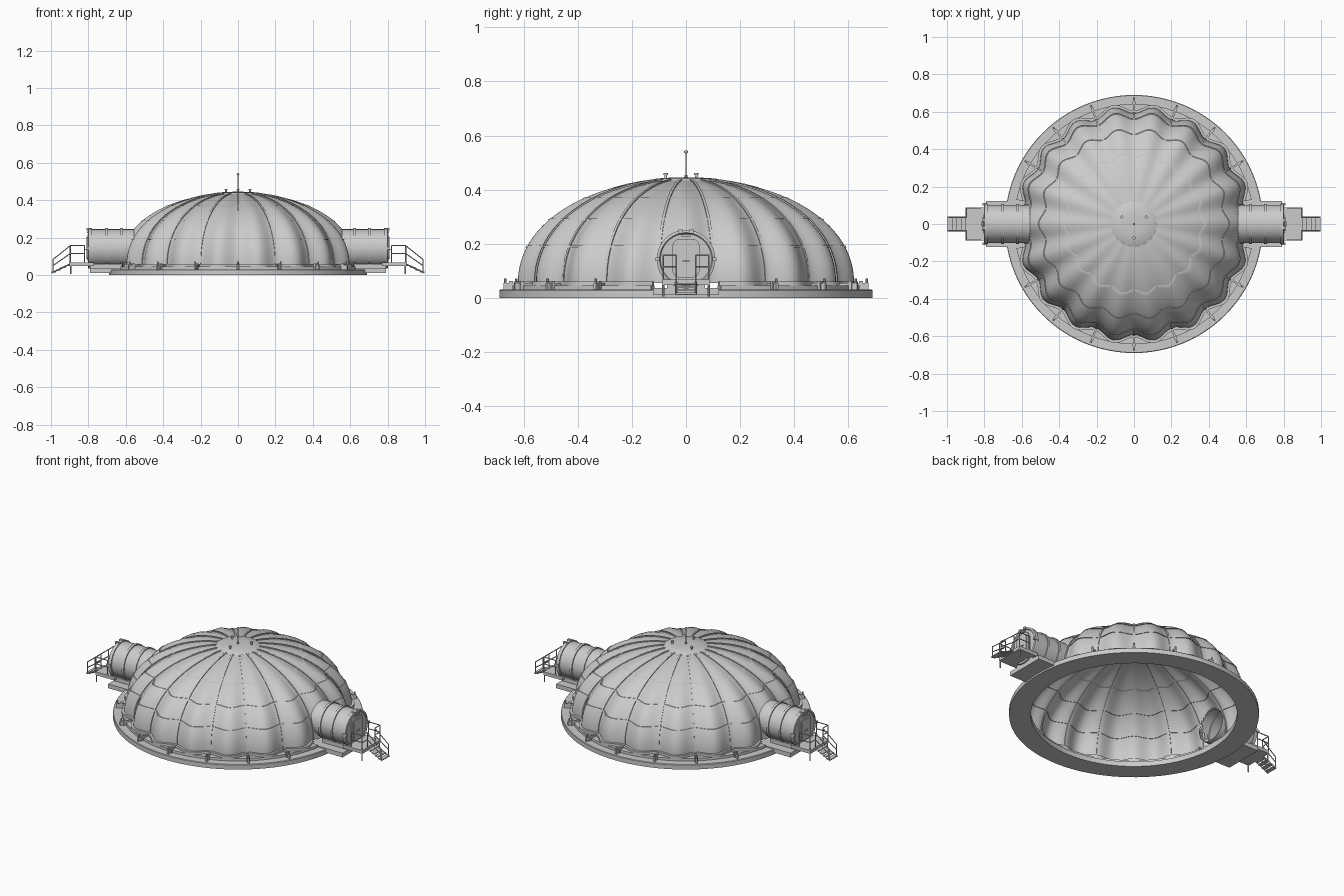
import bpy, bmesh, math
from mathutils import Vector, Matrix

if "Cube" in bpy.data.objects:
    bpy.data.objects.remove(bpy.data.objects["Cube"])

grey = bpy.data.materials.new("light_grey")
grey.use_nodes = True
grey.diffuse_color = (0.6, 0.6, 0.6, 1)
grey.node_tree.nodes["Principled BSDF"].inputs["Base Color"].default_value = (0.6, 0.6, 0.6, 1)

LOBES = 18
SEG = LOBES * 12
BASE_Z, TOP_Z = 0.055, 0.44


def finish(bm, name, side=1, smooth=False):
    """Turn a bmesh into an object; side = -1 mirrors it to the right."""
    for v in bm.verts:
        v.co.x *= side
    bmesh.ops.recalc_face_normals(bm, faces=bm.faces)
    me = bpy.data.meshes.new(name)
    bm.to_mesh(me)
    bm.free()
    me.materials.append(grey)
    ob = bpy.data.objects.new(name, me)
    bpy.context.collection.objects.link(ob)
    if smooth:
        bpy.ops.object.select_all(action='DESELECT')
        ob.select_set(True)
        bpy.context.view_layer.objects.active = ob
        bpy.ops.object.shade_smooth_by_angle(angle=math.radians(35))
    return ob


def box(bm, lo, hi, mat=Matrix()):
    lo, hi = Vector(lo), Vector(hi)
    bmesh.ops.create_cube(bm, size=1, matrix=mat @ Matrix.Translation((lo + hi) / 2)
                          @ Matrix.Diagonal((*(hi - lo), 1)))


def rod(bm, p, q, r, n=8):
    p, q = Vector(p), Vector(q)
    rot = (q - p).to_track_quat('Z', 'Y').to_matrix().to_4x4()
    bmesh.ops.create_cone(bm, cap_ends=True, segments=n, radius1=r, radius2=r,
                          depth=(q - p).length, matrix=Matrix.Translation((p + q) / 2) @ rot)


def grid(bm, rows, wrap=True):
    """Skin consecutive rows of points with quads."""
    vr = [[bm.verts.new(p) for p in row] for row in rows]
    n = len(vr[0])
    for a, b in zip(vr, vr[1:]):
        for i in range(n if wrap else n - 1):
            j = (i + 1) % n
            bm.faces.new((a[i], a[j], b[j], b[i]))


def turn(bm, profile, n, closed=False, lobed=False):
    """Revolve (radius, height) points round z, optionally scalloped."""
    pts = profile + profile[:1] if closed else profile
    rows = []
    for r, z in pts:
        row = []
        for i in range(n):
            t = math.tau * i / n
            k = r * scallop(t) if lobed else r
            row.append((k * math.cos(t), k * math.sin(t), z))
        rows.append(row)
    grid(bm, rows)
    bmesh.ops.remove_doubles(bm, verts=bm.verts, dist=1e-6)


def scallop(t):
    return 1 + 0.032 * math.cos(LOBES * t)


def dome_r(z):
    u = max(0, (z - BASE_Z) / (TOP_Z - BASE_Z))
    return 0.611 * (1 - u ** 2.1) ** (1 / 2.1)


TUBE_Z, TUBE_R = 0.143, 0.102


def inside_tube(v, r):
    return abs(v.co.x) > 0.4 and math.hypot(v.co.y, v.co.z - TUBE_Z) < r


# scalloped dome shell, opened where the airlocks enter
heights = [BASE_Z + (TOP_Z - BASE_Z) * math.sin(i / 40 * 1.53) for i in range(41)]
bm = bmesh.new()
turn(bm, [(dome_r(z), z) for z in heights], SEG, lobed=True)
bmesh.ops.delete(bm, geom=[f for f in bm.faces if all(inside_tube(v, TUBE_R) for v in f.verts)],
                 context='FACES')
finish(bm, "dome_shell", smooth=True)

# horizontal seam bands
for k, z in enumerate((0.19, 0.29, 0.37)):
    bm = bmesh.new()
    a, b = z - 0.003, z + 0.003
    ra, rb = dome_r(a), dome_r(b)
    turn(bm, [(ra - .003, a), (ra + .004, a), (rb + .004, b), (rb - .003, b)], SEG, True, True)
    bmesh.ops.delete(bm, geom=[f for f in bm.faces if all(inside_tube(v, TUBE_R) for v in f.verts)],
                     context='FACES')
    finish(bm, f"seam_band_{k + 1}", smooth=True)

# vertical ribs in the valleys
bm = bmesh.new()
for k in range(LOBES):
    t = math.tau * (k + 0.5) / LOBES
    out, side = Vector((math.cos(t), math.sin(t), 0)), Vector((-math.sin(t), math.cos(t), 0))
    rows = []
    for z in heights[::2]:
        r = dome_r(z) * scallop(t)
        u = (z - BASE_Z) / (TOP_Z - BASE_Z)
        nrm = (out * (1 - u) + Vector((0, 0, u))).normalized()
        c = out * r + Vector((0, 0, z))
        rows.append([c + side * s * 0.005 + nrm * h
                     for s, h in ((-1, -.003), (-1, .005), (1, .005), (1, -.003))])
    grid(bm, rows)
finish(bm, "dome_ribs", smooth=True)

# foundation ring
bm = bmesh.new()
turn(bm, [(.57, 0), (.69, 0), (.69, .027), (.687, .03), (.57, .03)], 96, True)
finish(bm, "foundation_ring", smooth=True)

# raised curb and scalloped foot flange, interrupted at the airlocks
for name, prof, lobed in (("curb_ring", [(.58, .03), (.642, .03), (.642, .045), (.58, .045)], False),
                          ("foot_flange", [(.6, .045), (.626, .045), (.626, .06), (.6, .06)], True)):
    bm = bmesh.new()
    turn(bm, prof, SEG, True, lobed)
    bmesh.ops.delete(bm, geom=[f for f in bm.faces if abs(f.calc_center_median().y) < 0.125],
                     context='FACES')
    bmesh.ops.holes_fill(bm, edges=[e for e in bm.edges if e.is_boundary], sides=4)
    finish(bm, name, smooth=True)

# anchor clamps round the ring
bm = bmesh.new()
for k in range(LOBES):
    deg = 10 + 20 * k
    if abs(math.sin(math.radians(deg))) < 0.3:
        continue
    m = Matrix.Rotation(math.radians(deg), 4, 'Z')
    box(bm, (.59, -.005, .03), (.675, .005, .055), m)
    box(bm, (.64, -.009, .03), (.655, .009, .062), m)
    rod(bm, m @ Vector((.668, 0, .03)), m @ Vector((.668, 0, .072)), .005)
finish(bm, "anchor_clamps")

# roof cap with vents and mast
bm = bmesh.new()
turn(bm, [(0, .425), (.122, .425), (.122, .434), (.112, .441), (.05, .445), (0, .446)], 64)
finish(bm, "roof_cap", smooth=True)
bm = bmesh.new()
for a in (30, 150, 270):
    x, y = .075 * math.cos(math.radians(a)), .075 * math.sin(math.radians(a))
    rod(bm, (x, y, .44), (x, y, .456), .005, 12)
    rod(bm, (x, y, .454), (x, y, .461), .008, 12)
finish(bm, "roof_vents", smooth=True)
bm = bmesh.new()
rod(bm, (0, 0, .44), (0, 0, .54), .0025)
rod(bm, (0, 0, .44), (0, 0, .455), .006)
bmesh.ops.create_uvsphere(bm, u_segments=12, v_segments=8, radius=.007,
                          matrix=Matrix.Translation((0, 0, .54)))
finish(bm, "mast", smooth=True)


def door_plate(bm, w, z0, z1, x0, x1):
    """Upright plate with rounded corners."""
    c, pts = w * 0.55, []
    for cy, cz, a0 in ((w - c, z1 - c, 0), (c - w, z1 - c, 90), (c - w, z0 + c, 180), (w - c, z0 + c, 270)):
        for i in range(6):
            a = math.radians(a0 + 18 * i)
            pts.append((cy + c * math.cos(a), cz + c * math.sin(a)))
    grid(bm, [[(x, y, z) for y, z in pts] for x in (x0, x1)])
    bm.faces.new([bm.verts.new((x1, y, z)) for y, z in pts])
    bmesh.ops.remove_doubles(bm, verts=bm.verts, dist=1e-6)


for s, tag in ((1, "left"), (-1, "right")):
    # airlock tube with collars, revolved then laid along x
    T, C = TUBE_R, TUBE_R + .006
    bm = bmesh.new()
    prof = [(T - .006, .555), (T, .555), (T, .615), (C, .615), (C, .63), (T, .63), (T, .695),
            (C, .695), (C, .71), (T, .71), (T, .78), (C, .78), (C, .8), (T - .004, .803),
            (T - .008, .798), (0, .798)]
    turn(bm, prof, 64)
    bm.transform(Matrix.Translation((0, 0, TUBE_Z)) @ Matrix.Rotation(math.pi / 2, 4, 'Y'))
    finish(bm, f"airlock_tube_{tag}", s, True)

    # door with frame, handle and sign plate
    bm = bmesh.new()
    door_plate(bm, .05, .075, .218, .79, .805)
    finish(bm, f"door_frame_{tag}", s, True)
    bm = bmesh.new()
    door_plate(bm, .037, .085, .203, .8, .809)
    finish(bm, f"door_panel_{tag}", s, True)
    bm = bmesh.new()
    box(bm, (.805, -.013, .134), (.815, .013, .139))
    box(bm, (.797, -.018, .226), (.806, .018, .234))
    for y, z in ((-.105, .143), (.105, .143), (-.02, .245), (.02, .245)):
        box(bm, (.785, y - .007, z - .007), (.81, y + .007, z + .007))
    finish(bm, f"door_fittings_{tag}", s)

    # support slab and entrance platform
    bm = bmesh.new()
    box(bm, (.57, -.122, .01), (.79, .122, .036))
    box(bm, (.62, -.07, .03), (.79, .07, .06))
    finish(bm, f"airlock_support_{tag}", s)
    bm = bmesh.new()
    box(bm, (.77, -.088, .048), (.9, .088, .068))
    for y in (-.084, .084):
        rod(bm, (.895, y, .005), (.895, y, .05), .004)
    finish(bm, f"platform_{tag}", s)

    # stairs
    bm = bmesh.new()
    for i in range(4):
        x, z = .898 + .025 * i, .052 - .012 * i
        box(bm, (x, -.035, z - .003), (x + .025, .035, z + .003))
    for y in (-.036, .036):
        rod(bm, (.9, y, .058), (.996, y, .012), .004, 4)
    finish(bm, f"stairs_{tag}", s)

    # handrails
    bm = bmesh.new()
    R = .0028
    for q in (-1, 1):
        o, i = .085 * q, .036 * q
        for x, y in ((.82, o), (.897, o), (.897, i)):
            rod(bm, (x, y, .06), (x, y, .157), R)
        for z in (.157, .115):
            rod(bm, (.82, o, z), (.897, o, z), R)
            rod(bm, (.897, o, z), (.897, i, z), R)
        rod(bm, (.897, i, .157), (.99, i, .083), R)
        rod(bm, (.897, i, .115), (.99, i, .05), R)
        rod(bm, (.99, i, .012), (.99, i, .083), R)
    finish(bm, f"handrails_{tag}", s)
